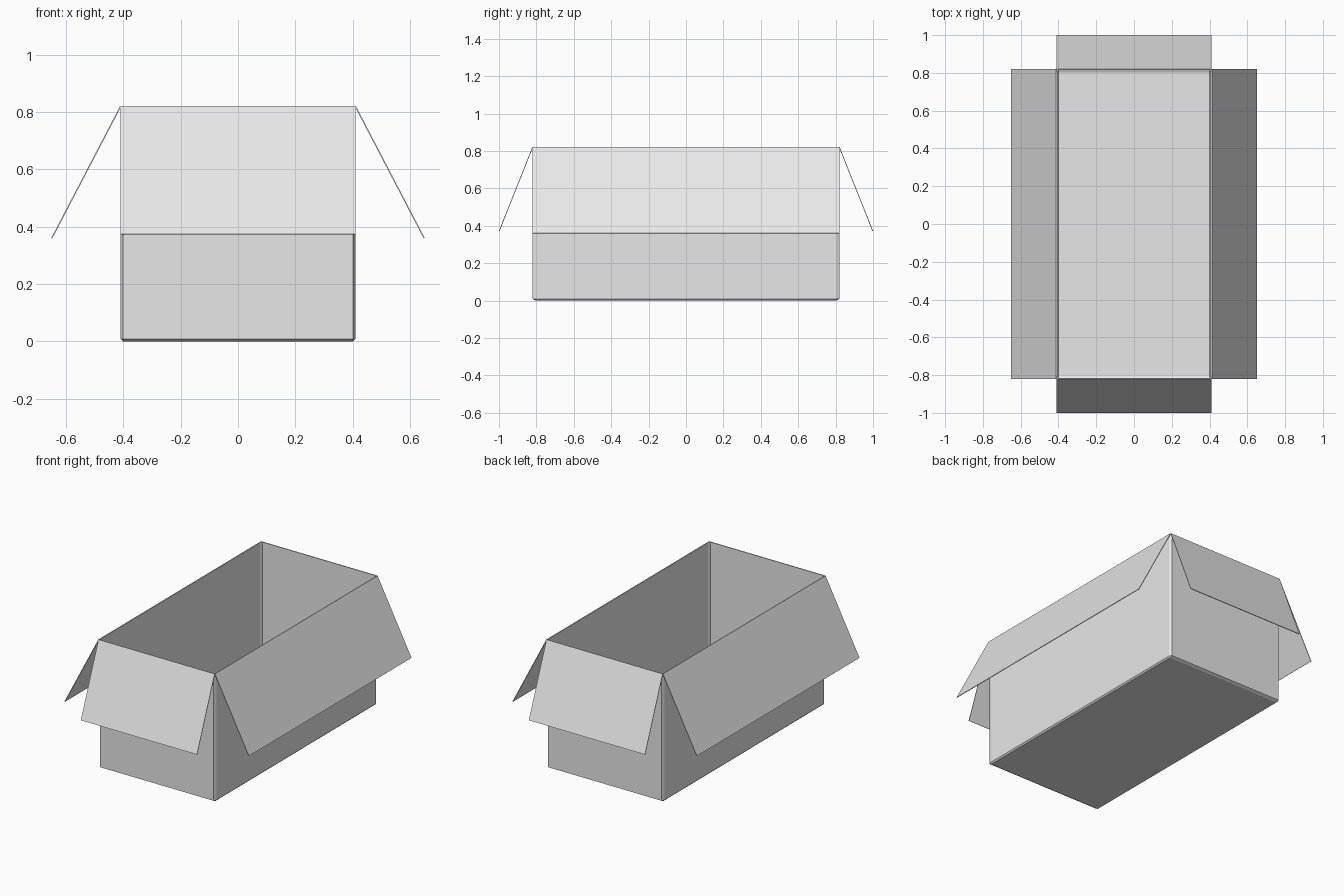
import bpy, bmesh
from mathutils import Vector

if "Cube" in bpy.data.objects:
    bpy.data.objects.remove(bpy.data.objects["Cube"])

HX, HY, H = 0.41, 0.82, 0.82      # half width, half length, height
SHEET = 0.004                     # board thickness

board = bpy.data.materials.new("pale_grey_board")
board.diffuse_color = (0.8, 0.8, 0.8, 1)
board.use_nodes = True
board.node_tree.nodes["Principled BSDF"].inputs["Base Color"].default_value = board.diffuse_color


def finish(name, bm, offset):
    """Turn a sheet into a thin board object."""
    me = bpy.data.meshes.new(name)
    bm.to_mesh(me)
    bm.free()
    me.materials.append(board)
    ob = bpy.data.objects.new(name, me)
    bpy.context.collection.objects.link(ob)
    mod = ob.modifiers.new("thickness", 'SOLIDIFY')
    mod.thickness = SHEET
    mod.offset = offset
    return ob


# Open box with narrow chamfers on the bottom and upright edges
bm = bmesh.new()
bmesh.ops.create_cube(bm, size=2)
top = [f for f in bm.faces if f.normal.z > 0.5]
bmesh.ops.delete(bm, geom=top, context='FACES_ONLY')
edges = [e for e in bm.edges if not e.is_boundary]
bmesh.ops.bevel(bm, geom=edges, offset=0.02, segments=1, affect='EDGES')
bmesh.ops.scale(bm, vec=(HX, HY, H / 2), verts=bm.verts)
bmesh.ops.translate(bm, vec=(0, 0, H / 2), verts=bm.verts)
bmesh.ops.recalc_face_normals(bm, faces=bm.faces)
# An open sheet can come out inverted: the floor must face down
floor = min(bm.faces, key=lambda f: f.calc_center_median().z)
if floor.normal.z > 0:
    bmesh.ops.reverse_faces(bm, faces=bm.faces)
finish("box_body", bm, -1)


def flap(name, hinge_a, hinge_b, drop):
    """Folded-out flap hanging from a hinge line along the rim."""
    a, b, d = Vector(hinge_a), Vector(hinge_b), Vector(drop)
    bm = bmesh.new()
    bm.faces.new([bm.verts.new(p) for p in (a, a + d, b + d, b)])
    finish(name, bm, 0)


# Four flaps folded outward
for s, side, end in ((-1, "left", "front"), (1, "right", "back")):
    flap(side + "_flap", (s * HX, -s * HY, H), (s * HX, s * HY, H),
         (s * 0.24, 0, -0.46))
    flap(end + "_flap", (s * HX, s * HY, H), (-s * HX, s * HY, H),
         (0, s * 0.178, -0.447))
